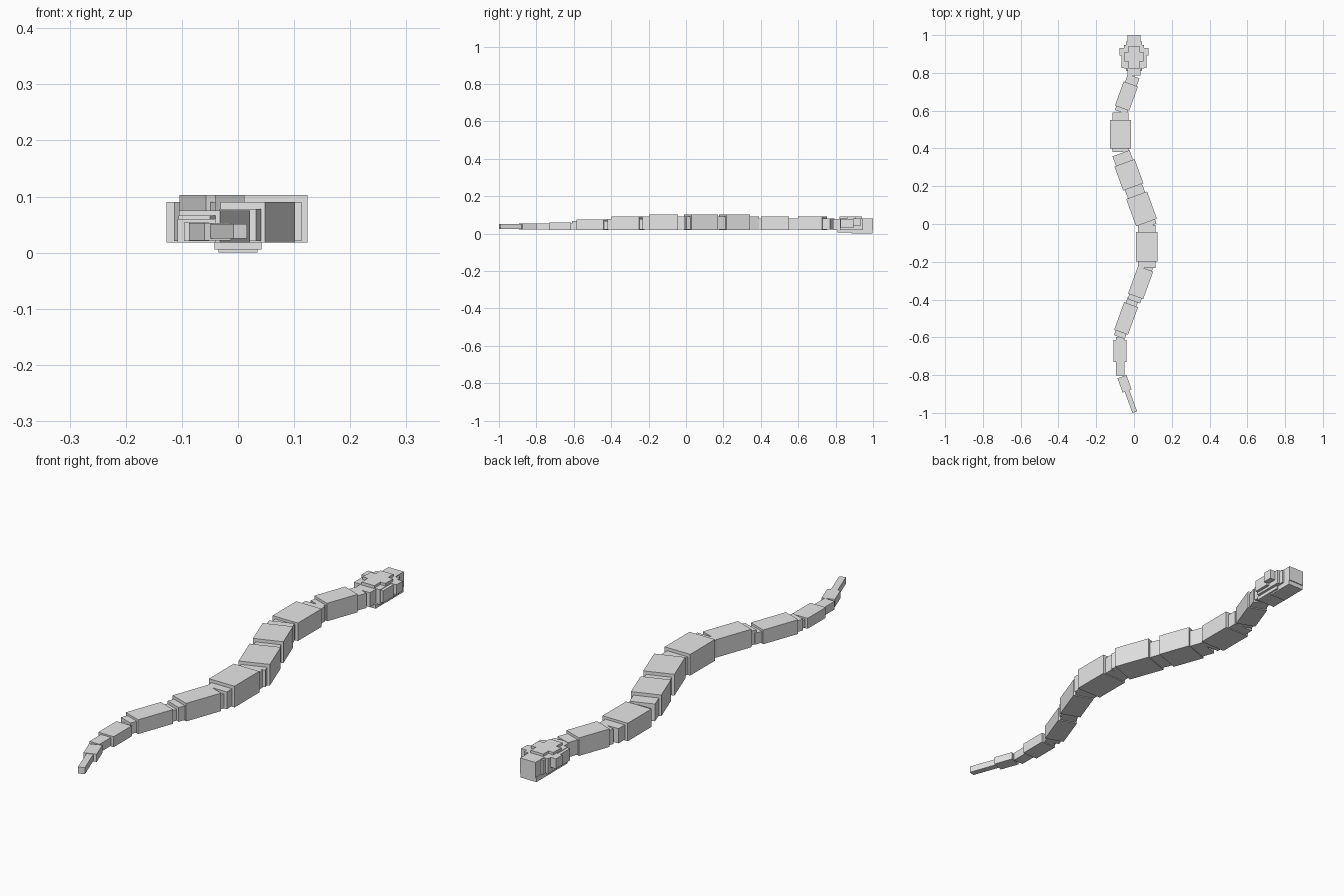
import bpy, math

grey = bpy.data.materials.new("plain_grey")
grey.diffuse_color = (0.8, 0.8, 0.8, 1)


def box(name, cx, cy, width, length, z0, z1, angle=0):
    """Flat-sided block turned about the vertical axis."""
    bpy.ops.mesh.primitive_cube_add(size=1, location=(cx, cy, (z0 + z1) / 2),
                                    rotation=(0, 0, math.radians(angle)))
    ob = bpy.context.object
    ob.name = name
    ob.scale = (width, length, z1 - z0)
    ob.data.materials.append(grey)
    return ob


# Body: centre x, y, width, length, top, angle, core width, core reach to head / tail, core top
segments = [
    (-0.040, 0.677, 0.080, 0.136, 0.090, -20, 0.066, 0.112, 0.090, 0.080),
    (-0.071, 0.475, 0.112, 0.150, 0.090, 0, 0.086, 0.115, 0.095, 0.080),
    (-0.027, 0.260, 0.114, 0.136, 0.103, 20, 0.096, 0.122, 0.095, 0.090),
    (0.040, 0.080, 0.117, 0.153, 0.103, 20, 0.096, 0.115, 0.100, 0.090),
    (0.067, -0.120, 0.113, 0.157, 0.103, 0, 0.092, 0.115, 0.112, 0.090),
    (0.035, -0.310, 0.085, 0.155, 0.090, -20, 0.070, 0.110, 0.105, 0.078),
    (-0.042, -0.500, 0.078, 0.155, 0.075, -20, 0.060, 0.108, 0.105, 0.066),
    (-0.074, -0.672, 0.068, 0.115, 0.060, 0, 0.045, 0.075, 0.130, 0.054),
]
for i, (x, y, w, l, top, a, cw, fore, aft, ctop) in enumerate(segments, 1):
    box(f"body_segment_{i}", x, y, w, l, 0.018, top, a)
    shift, r = (fore - aft) / 2, math.radians(a)
    box(f"body_joint_{i}", x - math.sin(r) * shift, y + math.cos(r) * shift,
        cw, fore + aft, 0.021, ctop, a)

# Tail
box("tail_base", -0.050, -0.846, 0.050, 0.080, 0.022, 0.053, 20)
box("tail_tip", -0.020, -0.930, 0.026, 0.140, 0.025, 0.051, 20)

# Head
box("head", 0, 0.885, 0.106, 0.125, 0.020, 0.080)
box("head_back", 0, 0.860, 0.130, 0.070, 0.030, 0.078)
box("brow", 0, 0.912, 0.154, 0.040, 0.040, 0.080)
box("neck_joint", 0, 0.820, 0.070, 0.070, 0.020, 0.078)
box("snout", 0, 0.960, 0.068, 0.080, 0.018, 0.080)
box("snout_base", 0, 0.935, 0.084, 0.060, 0.020, 0.076)

# Crown plates
box("crown_long", 0, 0.882, 0.056, 0.120, 0.070, 0.090)
box("crown_wide", 0, 0.885, 0.100, 0.050, 0.070, 0.090)

# Lower jaw
box("jaw", 0, 0.940, 0.070, 0.112, 0.0, 0.020)
box("jaw_back", 0, 0.870, 0.084, 0.120, 0.006, 0.022)
